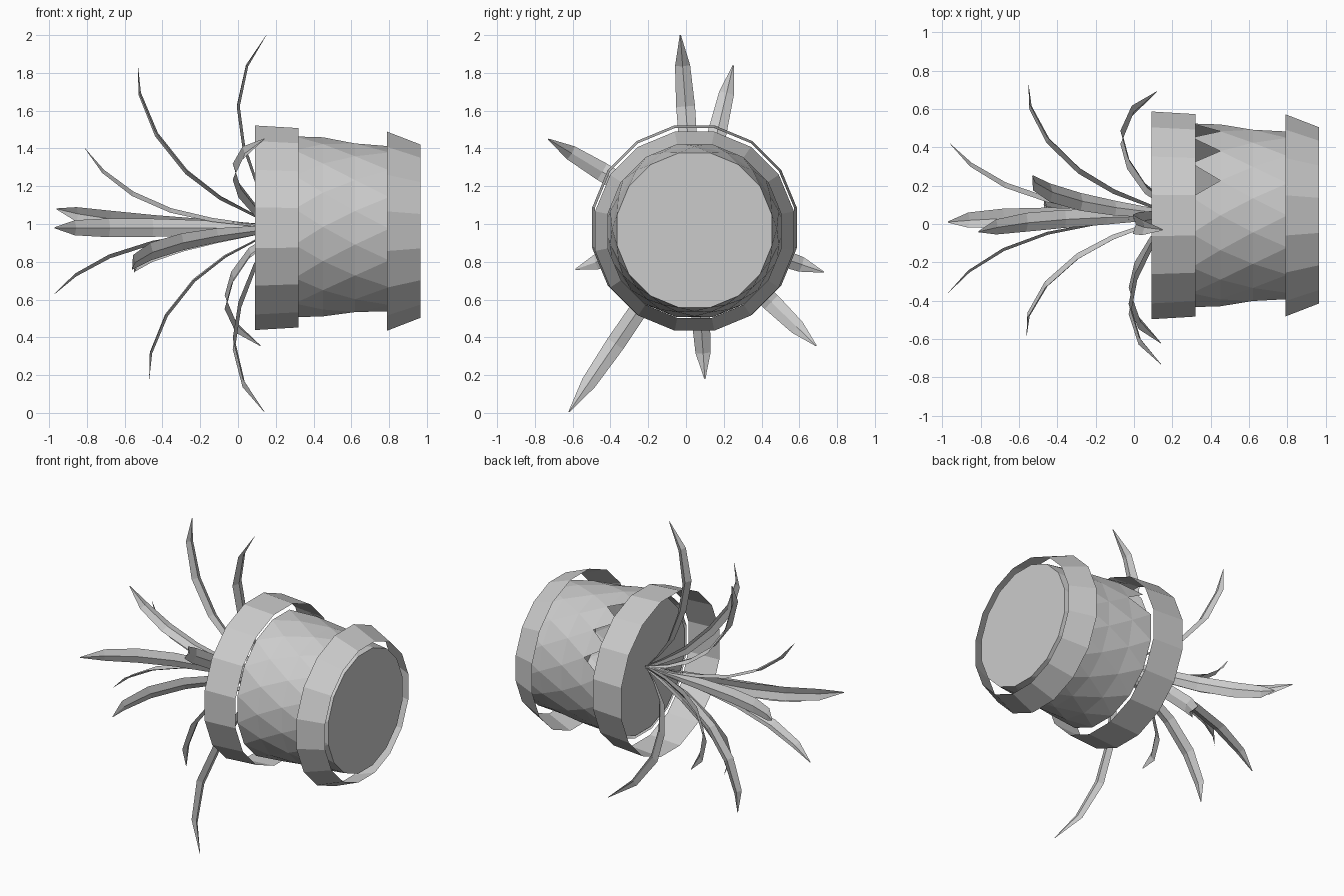
import bpy, bmesh, math
from mathutils import Vector

if "Cube" in bpy.data.objects:
    bpy.data.objects.remove(bpy.data.objects["Cube"])

SIDES = 16
CY, CZ = 0.045, 0.98      # pot axis runs along x through this point


def finish(name, bm):
    bmesh.ops.recalc_face_normals(bm, faces=bm.faces[:])
    me = bpy.data.meshes.new(name)
    bm.to_mesh(me)
    bm.free()
    ob = bpy.data.objects.new(name, me)
    bpy.context.collection.objects.link(ob)
    return ob


def ring(bm, x, r, cz=CZ, turn=0.0):
    out = []
    for i in range(SIDES):
        a = 2 * math.pi * (i + 0.5 + turn) / SIDES
        out.append(bm.verts.new((x, CY + r * math.cos(a), cz + r * math.sin(a))))
    return out


def tube(name, rows, tri=False, broken=()):
    """Open shell through (x, radius, centre z) rows; 'broken' sectors lose their first triangle."""
    bm = bmesh.new()
    rings = [ring(bm, x, r, cz, 0.5 * k if tri else 0) for k, (x, r, cz) in enumerate(rows)]
    for k, (a, b) in enumerate(zip(rings, rings[1:])):
        for i in range(SIDES):
            j = (i + 1) % SIDES
            if tri:
                if not (k == 0 and i in broken):
                    bm.faces.new((a[i], a[j], b[i]))
                bm.faces.new((a[j], b[j], b[i]))
            else:
                bm.faces.new((a[i], a[j], b[j], b[i]))
    return finish(name, bm)


def disc(name, x, r, cz):
    bm = bmesh.new()
    bm.faces.new(ring(bm, x, r, cz))
    return finish(name, bm)


# Pot shell, rim, foot band and closing discs
tube("pot_rim", [(0.09, 0.552, 0.98), (0.32, 0.538, 0.98)])
tube("pot_body", [(0.30, 0.488, 0.985), (0.45, 0.474, 0.985), (0.62, 0.455, 0.98),
                  (0.80, 0.437, 0.975), (0.955, 0.418, 0.967)], tri=True, broken=(0, 1, 2))
tube("pot_foot_band", [(0.79, 0.537, 0.962), (0.965, 0.468, 0.962)])
disc("pot_base", 0.955, 0.418, 0.967)
disc("soil", 0.30, 0.465, 0.98)

# Leaf arcs: (x, fraction of reach)
OUTER = [(0.28, 0.0), (0.19, 0.09), (0.09, 0.22), (0.01, 0.43), (-0.02, 0.63), (0.03, 0.84), (0.14, 1.0)]
MIDDLE = [(0.28, 0.0), (0.10, 0.07), (-0.10, 0.19), (-0.28, 0.35), (-0.44, 0.58), (-0.53, 0.83), (-0.54, 1.0)]
INNER = [(0.28, 0.0), (0.05, 0.04), (-0.20, 0.11), (-0.45, 0.23), (-0.68, 0.44), (-0.86, 0.72), (-0.97, 1.0)]
WIDTHS = [0.012, 0.025, 0.04, 0.048, 0.05, 0.04, 0.003]   # half widths
KEEL = 0.008


def leaf(name, arc, tip_y, tip_z, tip_x):
    base = Vector((0, CY, CZ))
    d = Vector((0, tip_y, tip_z)) - base
    reach = d.length
    d.normalize()
    side = Vector((1, 0, 0)).cross(d)
    s = (0.28 - tip_x) / (0.28 - arc[-1][0])      # stretch the arc to the tip
    pts = [base + Vector((0.28 - (0.28 - x) * s, 0, 0)) + d * reach * f for x, f in arc]
    bm = bmesh.new()
    rows = []
    for i, p in enumerate(pts):
        t = (pts[min(i + 1, len(pts) - 1)] - pts[max(i - 1, 0)]).normalized()
        n = t.cross(side)
        w = WIDTHS[i]
        k = n * KEEL * w / 0.05
        rows.append([bm.verts.new(q) for q in (p - side * w - k, p + k, p + side * w - k)])
    for a, b in zip(rows, rows[1:]):
        for j in (0, 1):
            bm.faces.new((a[j], a[j + 1], b[j + 1], b[j]))
    finish(name, bm)


# Three whorls of four leaves: tip y, z, x
whorls = {
    "outer_leaf": (OUTER, [(-0.03, 2.0, 0.15), (-0.73, 1.45, 0.14), (0.69, 0.355, 0.12), (-0.62, 0.005, 0.14)]),
    "middle_leaf": (MIDDLE, [(0.25, 1.84, -0.53), (0.73, 0.745, -0.55), (0.10, 0.18, -0.47), (-0.585, 0.76, -0.56)]),
    "inner_leaf": (INNER, [(-0.04, 1.40, -0.81), (0.01, 0.63, -0.97), (0.42, 1.08, -0.96), (-0.36, 0.98, -0.97)]),
}
for name, (arc, tips) in whorls.items():
    for i, (y, z, x) in enumerate(tips, 1):
        leaf(f"{name}_{i}", arc, y, z, x)
